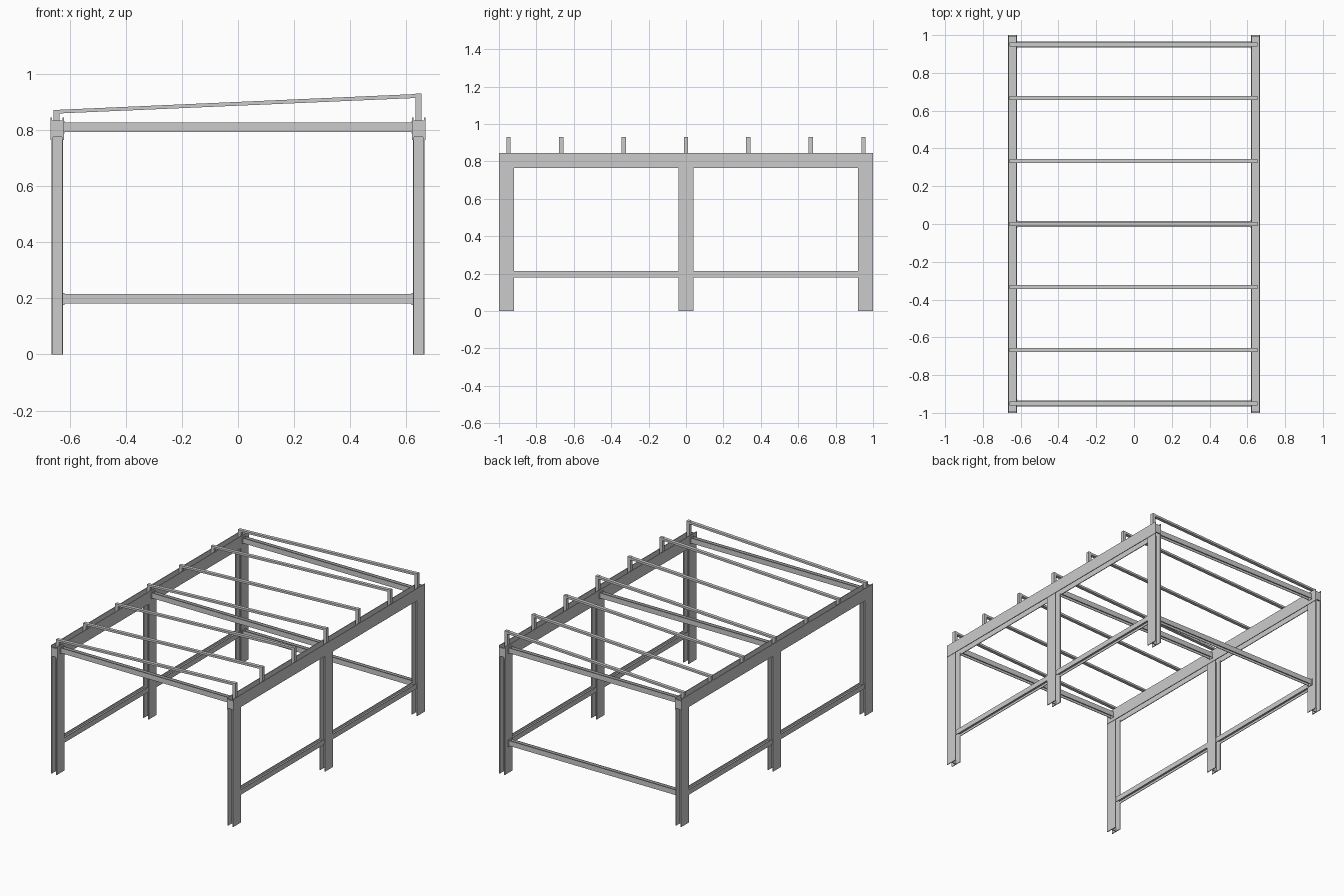
import bpy, bmesh
from mathutils import Vector

if "Cube" in bpy.data.objects:
    bpy.data.objects.remove(bpy.data.objects["Cube"])

X, Y, Z = Vector((1, 0, 0)), Vector((0, 1, 0)), Vector((0, 0, 1))


def extrude_profile(name, pts, origin, u, v, axis, length):
    """Extrude a 2D profile (in the u, v plane) along an axis."""
    bm = bmesh.new()
    o = Vector(origin)
    face = bm.faces.new([bm.verts.new(o + u * a + v * b) for a, b in pts])
    ext = bmesh.ops.extrude_face_region(bm, geom=[face])
    verts = [g for g in ext["geom"] if isinstance(g, bmesh.types.BMVert)]
    bmesh.ops.translate(bm, verts=verts, vec=axis * length)
    bmesh.ops.recalc_face_normals(bm, faces=bm.faces)
    me = bpy.data.meshes.new(name)
    bm.to_mesh(me)
    bm.free()
    ob = bpy.data.objects.new(name, me)
    bpy.context.collection.objects.link(ob)
    return ob


def h_beam(name, origin, u, v, axis, length, depth, width, t):
    """H section: two flanges facing along u, joined by one web."""
    d, w, i, h = depth / 2, width / 2, depth / 2 - t, t / 2
    pts = [(-d, -w), (-i, -w), (-i, -h), (i, -h), (i, -w), (d, -w),
           (d, w), (i, w), (i, h), (-i, h), (-i, w), (-d, w)]
    return extrude_profile(name, pts, origin, u, v, axis, length)


def box(name, lo, hi):
    pts = [(lo[0], lo[1]), (hi[0], lo[1]), (hi[0], hi[1]), (lo[0], hi[1])]
    return extrude_profile(name, pts, (0, 0, lo[2]), X, Y, Z, hi[2] - lo[2])


SX = 0.644
for s, side in ((-1, "left"), (1, "right")):
    x = s * SX
    # columns
    for y in (-0.96, 0, 0.96):
        h_beam(side + "_column", (x, y, 0), X, Y, Z, 0.775, 0.042, 0.08, 0.005)
    # long top beam and its end plates
    h_beam(side + "_top_beam", (x, -1, 0.805), X, Z, Y, 2, 0.047, 0.08, 0.005)
    for e in (-1, 1):
        y0, y1 = sorted((e * 1.0, e * 0.992))
        box(side + "_beam_end_plate", (x - 0.0205, y0, 0.775), (x + 0.0205, y1, 0.833))
    # lower side rails between columns
    for y in (-0.922, 0.038):
        h_beam(side + "_lower_rail", (x, y, 0.197), X, Z, Y, 0.884, 0.034, 0.034, 0.004)

# cross beams: three at the top, one low at the back
for y, z in ((-0.95, 0.81), (0, 0.81), (0.95, 0.81), (0.95, 0.198)):
    h_beam("cross_beam", (-0.622, y, z), Y, Z, X, 1.244, 0.03, 0.034, 0.004)
    for s in (-1, 1):
        box("cross_beam_end_plate", (s * 0.621 - 0.003, y - 0.02, z - 0.022),
            (s * 0.621 + 0.003, y + 0.02, z + 0.022))

# sloping purlins on short and tall posts
W = 0.011
for y in (-0.95, -0.667, -0.333, 0, 0.333, 0.667, 0.95):
    box("short_post", (-0.658, y - W, 0.807), (-0.636, y + W, 0.872))
    box("tall_post", (0.632, y - W, 0.807), (0.654, y + W, 0.930))
    slope = [(-0.637, 0.859), (0.633, 0.914), (0.633, 0.928), (-0.637, 0.872)]
    extrude_profile("purlin", slope, (0, y - W, 0), X, Z, Y, 2 * W)
